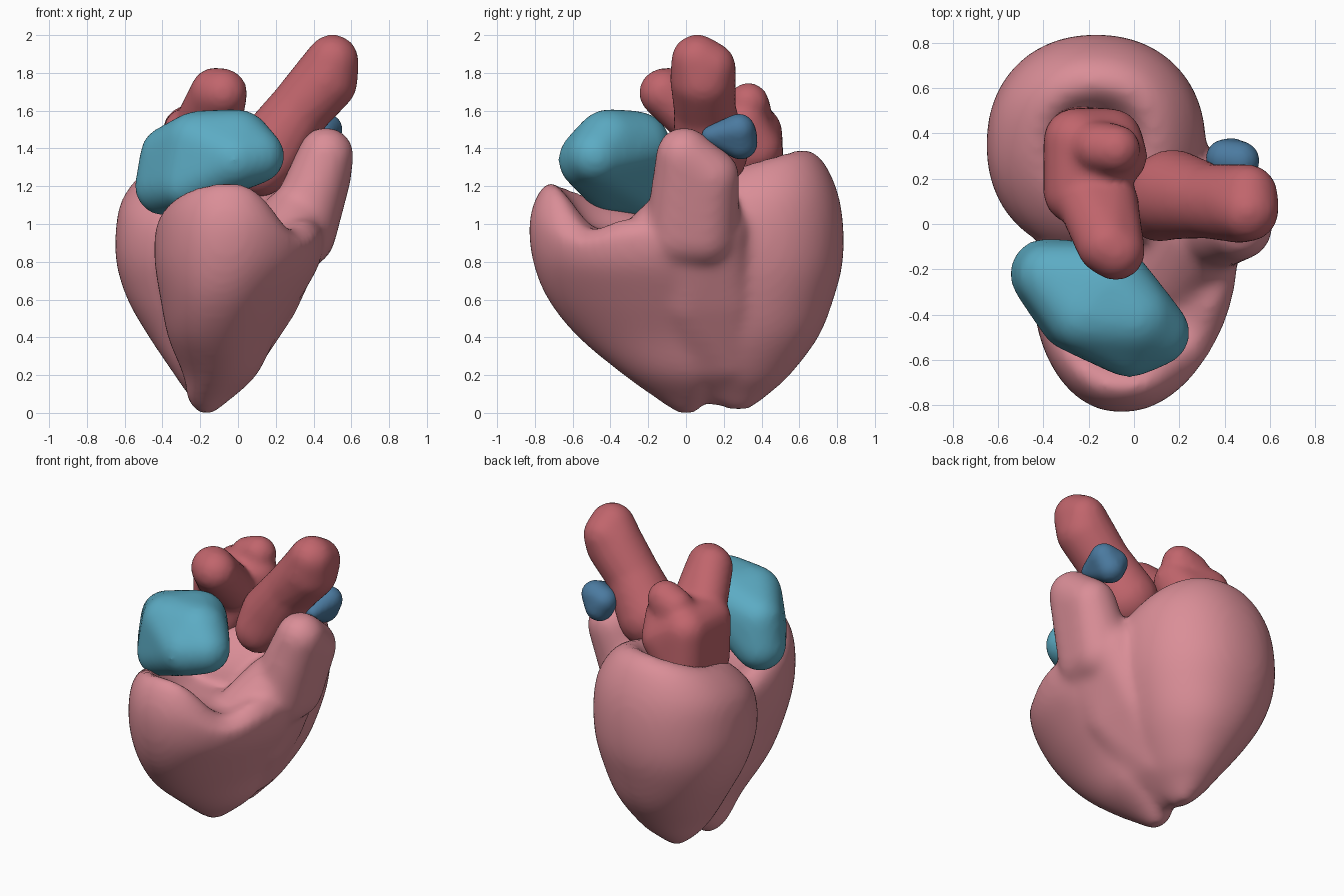
import bpy, bmesh, math
from mathutils import Matrix

cube = bpy.data.objects.get("Cube")
if cube:
    bpy.data.objects.remove(cube, do_unlink=True)


def material(name, rgb):
    m = bpy.data.materials.new(name)
    m.use_nodes = True
    m.diffuse_color = (*rgb, 1)
    bsdf = m.node_tree.nodes["Principled BSDF"]
    bsdf.inputs["Base Color"].default_value = (*rgb, 1)
    bsdf.inputs["Roughness"].default_value = 0.6
    return m


PINK = material("muscle pink", (0.70, 0.27, 0.31))
RED = material("vessel red", (0.53, 0.13, 0.15))
TEAL = material("chamber teal", (0.107, 0.41, 0.55))
BLUE = material("chamber blue", (0.07, 0.195, 0.35))


def add_hull(bm, balls):
    """Add the convex skin around a few balls (x, y, z, radius)."""
    part = bmesh.new()
    for x, y, z, r in balls:
        bmesh.ops.create_icosphere(part, subdivisions=3, radius=r,
                                   matrix=Matrix.Translation((x, y, z)))
    out = bmesh.ops.convex_hull(part, input=part.verts[:])
    faces = {g for g in out["geom"] if isinstance(g, bmesh.types.BMFace)}
    bmesh.ops.delete(part, geom=[f for f in part.faces if f not in faces], context="FACES")
    bmesh.ops.delete(part, geom=[v for v in part.verts if not v.link_faces], context="VERTS")
    bmesh.ops.recalc_face_normals(part, faces=part.faces[:])
    mesh = bpy.data.meshes.new("part")
    part.to_mesh(mesh)
    part.free()
    bm.from_mesh(mesh)
    bpy.data.meshes.remove(mesh)


def add_chain(bm, balls):
    """Add a tapering limb through successive balls."""
    for pair in zip(balls, balls[1:]):
        add_hull(bm, pair)


def refine(rings, n=4):
    """Round the profile by running a smooth spline through the rings."""
    pts = [rings[0], *rings, rings[-1]]
    out = []
    for a, b, c, d in zip(pts, pts[1:], pts[2:], pts[3:]):
        for k in range(n):
            t = k / n
            out.append([q + t / 2 * (r - p + t * (2 * p - 5 * q + 4 * r - s
                                                  + t * (3 * (q - r) + s - p)))
                        for p, q, r, s in zip(a, b, c, d)])
    return out + [rings[-1]]


def squarish(v):
    return math.copysign(abs(v) ** 0.93, v)


def add_loft(bm, rings, shear, taper, lift, steps=64):
    """Skin ovals (z, cx, cy, rx, ry, lift weight), bottom to inner floor."""
    loops = []
    for z, cx, cy, rx, ry, w in refine(rings):
        loop = []
        for i in range(steps):
            a = math.tau * i / steps - math.pi
            dx = rx * squarish(math.cos(a)) * (1 + taper * math.sin(a))
            dy = ry * squarish(math.sin(a))
            loop.append(bm.verts.new((cx + dx + shear * dy, cy + dy, z + w * lift(a))))
        loops.append(loop)
    faces = [bm.faces.new(loops[0]), bm.faces.new(loops[-1])]
    for lo, hi in zip(loops, loops[1:]):
        for i in range(steps):
            j = (i + 1) % steps
            faces.append(bm.faces.new((lo[i], lo[j], hi[j], hi[i])))
    bmesh.ops.recalc_face_normals(bm, faces=faces)


def finish(bm, name, mat, voxel=0.02, smooth=10):
    """Fuse the overlapping parts into one soft skin."""
    mesh = bpy.data.meshes.new(name)
    bm.to_mesh(mesh)
    bm.free()
    mesh.materials.append(mat)
    ob = bpy.data.objects.new(name, mesh)
    bpy.context.collection.objects.link(ob)
    fuse = ob.modifiers.new("fuse", "REMESH")
    fuse.mode = "VOXEL"
    fuse.voxel_size = voxel
    fuse.use_smooth_shade = True
    soft = ob.modifiers.new("soften", "SMOOTH")
    soft.factor = 0.5
    soft.iterations = smooth


def front_rim(a):
    """High at the front, with a spout-like dip towards the left."""
    return -0.15 * (1 + math.sin(a)) - 0.17 * math.exp(-((a + 0.55) / 0.45) ** 2)


# Heart muscle: hollow front lobe
bm = bmesh.new()
add_loft(bm, [
    (0.0, -0.17, 0.0, 0.04, 0.05, 0),
    (0.07, -0.155, -0.02, 0.11, 0.13, 0),
    (0.2, -0.1, -0.08, 0.19, 0.25, 0),
    (0.4, -0.09, -0.18, 0.28, 0.39, 0),
    (0.6, -0.05, -0.25, 0.36, 0.48, 0),
    (0.8, -0.015, -0.3, 0.425, 0.51, 0.1),
    (1.0, 0.0, -0.3, 0.44, 0.53, 0.4),
    (1.15, 0.0, -0.3, 0.42, 0.49, 0.9),
    (1.22, 0.0, -0.3, 0.36, 0.42, 1),
    (1.16, 0.0, -0.3, 0.28, 0.34, 0.8),
    (1.0, 0.0, -0.3, 0.18, 0.22, 0.2),
    (0.95, 0.0, -0.3, 0.05, 0.05, 0),
], 0.1, 0.15, front_rim)

# Back lobe with a dimpled top, tilted up towards the back
add_loft(bm, [
    (0.02, -0.14, 0.28, 0.04, 0.06, 0),
    (0.1, -0.145, 0.26, 0.12, 0.18, 0),
    (0.2, -0.135, 0.27, 0.2, 0.28, 0),
    (0.4, -0.145, 0.33, 0.325, 0.37, 0),
    (0.6, -0.165, 0.35, 0.42, 0.43, 0),
    (0.8, -0.17, 0.35, 0.475, 0.48, 0),
    (1.0, -0.165, 0.35, 0.48, 0.48, 0.3),
    (1.15, -0.165, 0.36, 0.445, 0.43, 0.7),
    (1.27, -0.165, 0.37, 0.35, 0.34, 1),
    (1.31, -0.165, 0.37, 0.25, 0.24, 1),
    (1.26, -0.165, 0.37, 0.17, 0.16, 0.7),
    (1.15, -0.165, 0.37, 0.07, 0.07, 0),
], 0, 0, lambda a: 0.08 * math.sin(a) + 0.02 * math.cos(a))

# Muscle bridging the two lobes on the left, swelling upwards
add_hull(bm, [(-0.02, 0.08, 0.28, 0.13), (-0.02, 0.22, 0.28, 0.13), (0.14, 0.0, 0.62, 0.19),
              (0.14, 0.22, 0.62, 0.155), (0.3, -0.04, 1.0, 0.2), (0.27, 0.15, 0.96, 0.19),
              (0.2, -0.2, 0.85, 0.2)])
add_chain(bm, [(-0.14, 0.15, 0.13, 0.09), (-0.04, 0.16, 0.26, 0.13)])

# Raised shoulder on top of the bridge
add_hull(bm, [(0.32, -0.03, 0.95, 0.19), (0.33, 0.09, 0.95, 0.19),
              (0.465, -0.01, 1.365, 0.15), (0.445, 0.13, 1.25, 0.155)])
finish(bm, "heart_muscle", PINK, 0.022, 16)

# Rear vessel: broad root with two rising stubs
bm = bmesh.new()
add_hull(bm, [(-0.25, 0.14, 1.22, 0.14), (-0.25, 0.38, 1.22, 0.14), (-0.26, 0.14, 1.48, 0.14),
              (-0.26, 0.37, 1.49, 0.14), (-0.1, 0.37, 1.4, 0.14), (-0.07, 0.3, 1.52, 0.13)])
add_hull(bm, [(-0.21, 0.12, 1.5, 0.14), (-0.12, 0.1, 1.5, 0.14),
              (-0.12, -0.09, 1.695, 0.135), (-0.08, -0.12, 1.695, 0.13)])
add_hull(bm, [(-0.2, 0.33, 1.5, 0.14), (-0.08, 0.33, 1.64, 0.11), (-0.16, 0.34, 1.61, 0.11)])
finish(bm, "rear_vessel", RED)

# Great vessel leaning to the left, with a slanted end
bm = bmesh.new()
add_chain(bm, [(0.11, 0.07, 1.29, 0.15), (0.17, 0.13, 1.38, 0.2),
               (0.32, 0.1, 1.6, 0.165), (0.46, 0.09, 1.76, 0.175)])
add_hull(bm, [(0.46, 0.09, 1.76, 0.175), (0.5, 0.06, 1.865, 0.14), (0.5, 0.13, 1.83, 0.135)])
finish(bm, "great_vessel", RED)

# Large front chamber: rounded block lying across the front lobe
bm = bmesh.new()
add_hull(bm, [(-0.39, -0.22, 1.2, 0.16), (-0.37, -0.23, 1.37, 0.15), (-0.28, -0.42, 1.21, 0.14),
              (-0.22, -0.4, 1.43, 0.17), (-0.11, -0.26, 1.42, 0.18), (-0.02, -0.52, 1.34, 0.16),
              (0.0, -0.41, 1.43, 0.18), (0.1, -0.48, 1.36, 0.15)])
finish(bm, "front_chamber", TEAL, smooth=25)

# Small chamber behind the shoulder
bm = bmesh.new()
add_hull(bm, [(0.4, 0.29, 1.48, 0.085), (0.47, 0.28, 1.5, 0.085),
              (0.43, 0.29, 1.43, 0.09), (0.46, 0.13, 1.47, 0.05)])
finish(bm, "small_chamber", BLUE, 0.015, 5)
